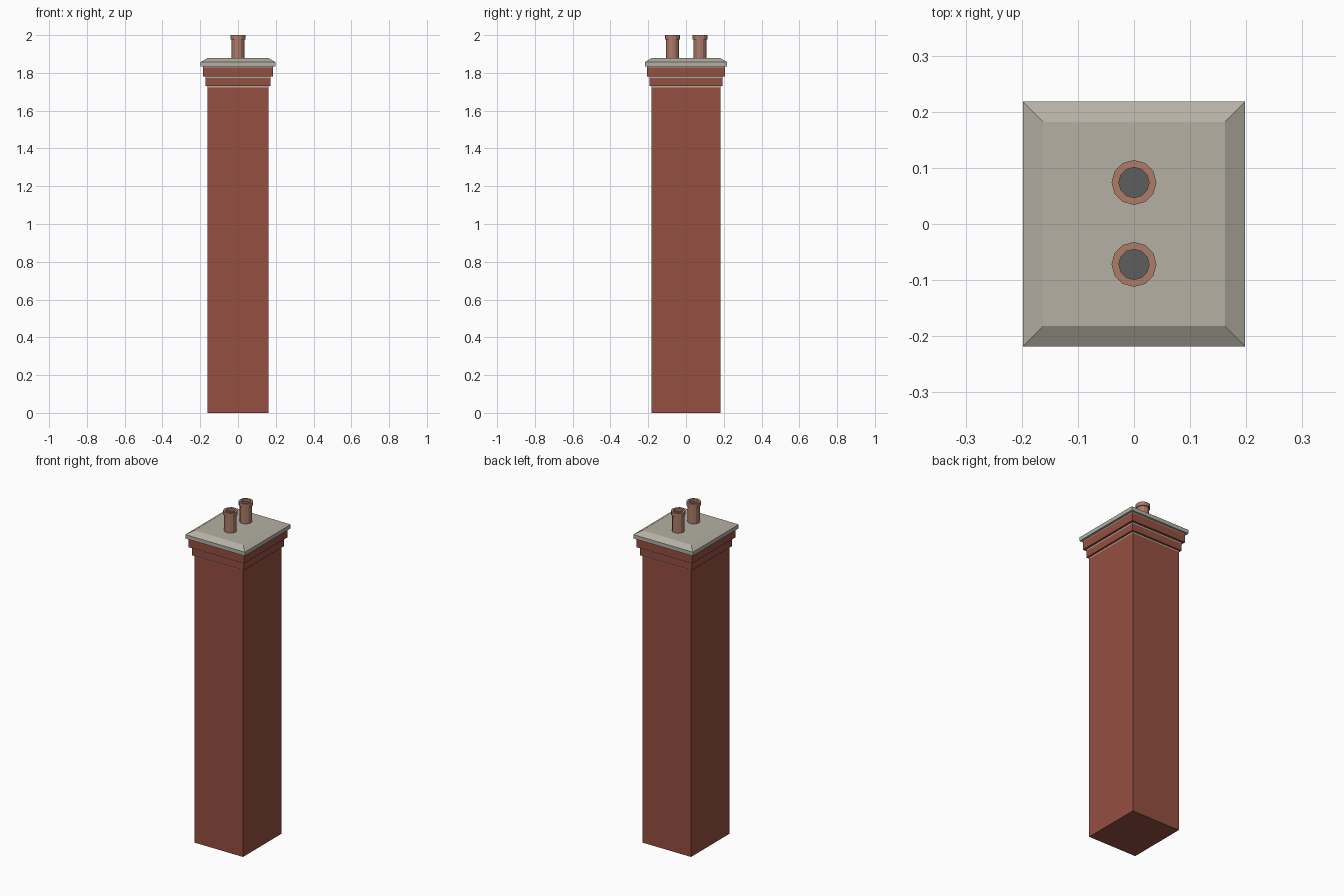
import bpy, bmesh, math

if "Cube" in bpy.data.objects:
    bpy.data.objects.remove(bpy.data.objects["Cube"])


def material(name, rgb):
    m = bpy.data.materials.new(name)
    m.diffuse_color = (*rgb, 1)
    m.use_nodes = True
    m.node_tree.nodes["Principled BSDF"].inputs["Base Color"].default_value = m.diffuse_color
    return m


BRICK = material("red brick", (0.30, 0.078, 0.052))
MORTAR = material("pale mortar", (0.45, 0.40, 0.33))
STONE = material("grey stone", (0.46, 0.435, 0.37))
CLAY = material("clay", (0.42, 0.20, 0.14))
SOOT = material("soot", (0.11, 0.11, 0.11))


def finish(name, bm, mats):
    bmesh.ops.recalc_face_normals(bm, faces=bm.faces)
    me = bpy.data.meshes.new(name)
    bm.to_mesh(me)
    bm.free()
    for m in mats:
        me.materials.append(m)
    ob = bpy.data.objects.new(name, me)
    bpy.context.collection.objects.link(ob)
    return ob


def loft(bm, rings):
    """Join closed rings of points and cap both ends."""
    loops = [[bm.verts.new(p) for p in r] for r in rings]
    n = len(loops[0])
    for a, b in zip(loops, loops[1:]):
        for i in range(n):
            j = (i + 1) % n
            bm.faces.new((a[i], a[j], b[j], b[i]))
    bm.faces.new(loops[0])
    return bm.faces.new(loops[-1])


def block(name, levels, mat):
    """Rectangular block from (half x, half y, z) levels."""
    bm = bmesh.new()
    loft(bm, [[(-x, -y, z), (x, -y, z), (x, y, z), (-x, y, z)] for x, y, z in levels])
    return finish(name, bm, [mat])


def box(name, x, y, z0, z1, mat):
    return block(name, [(x, y, z0), (x, y, z1)], mat)


# Brick shaft and the two stepped courses, with thin mortar beds
box("shaft", 0.161, 0.182, 0, 1.722, BRICK)
box("lower_mortar_bed", 0.161, 0.182, 1.722, 1.73, MORTAR)
box("lower_course", 0.172, 0.193, 1.73, 1.772, BRICK)
box("upper_mortar_bed", 0.172, 0.193, 1.772, 1.78, MORTAR)
box("upper_course", 0.184, 0.206, 1.78, 1.828, BRICK)
box("cap_mortar_bed", 0.184, 0.206, 1.828, 1.834, MORTAR)

# Stone cap with sloping edges
block("cap_slab", [(0.198, 0.218, 1.834), (0.198, 0.218, 1.857),
                   (0.162, 0.182, 1.878)], STONE)

# Twelve-sided clay pots with a raised rim and a sooty opening
PROFILE = [(0.034, 1.87), (0.034, 1.978), (0.040, 1.978),
           (0.040, 2.0), (0.027, 2.0), (0.027, 1.985)]
for name, cy in (("front_pot", -0.072), ("back_pot", 0.074)):
    bm = bmesh.new()
    angles = [math.tau * i / 12 for i in range(12)]
    opening = loft(bm, [[(r * math.cos(a), cy + r * math.sin(a), z) for a in angles]
                        for r, z in PROFILE])
    opening.material_index = 1
    finish(name, bm, [CLAY, SOOT])
